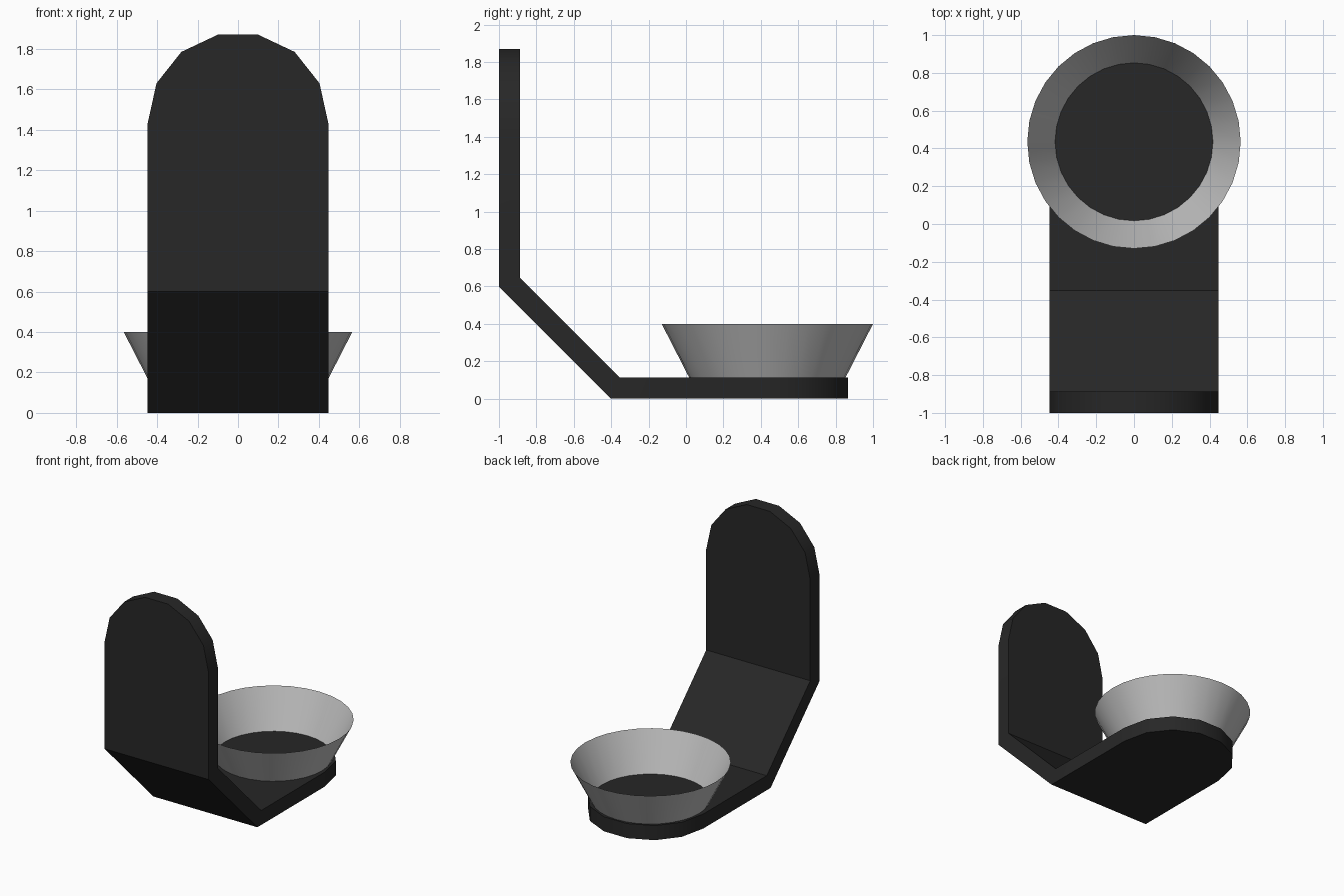
import bpy, bmesh, math

cube = bpy.data.objects.get("Cube")
if cube:
    bpy.data.objects.remove(cube, do_unlink=True)


def material(name, value):
    mat = bpy.data.materials.new(name)
    mat.use_nodes = True
    colour = (value, value, value, 1)
    mat.diffuse_color = colour
    mat.node_tree.nodes["Principled BSDF"].inputs["Base Color"].default_value = colour
    return mat


def make_object(name, bm, mat):
    mesh = bpy.data.meshes.new(name)
    bm.to_mesh(mesh)
    bm.free()
    mesh.materials.append(mat)
    obj = bpy.data.objects.new(name, mesh)
    bpy.context.collection.objects.link(obj)
    bpy.ops.object.select_all(action='DESELECT')
    obj.select_set(True)
    bpy.context.view_layer.objects.active = obj
    return obj


black = material("black", 0.02)
grey = material("light grey", 0.52)

# Bent bracket: outer skin of three panels, the end panels with rounded tips
HALF = 0.447
half_arc = [(HALF, 0.0), (0.403, 0.2), (0.28, 0.355), (0.1, 0.44)]
arc = half_arc + [(-x, d) for x, d in reversed(half_arc)]

bm = bmesh.new()
upper = [bm.verts.new((x, -1, 1.43 + d)) for x, d in arc]
lower = [bm.verts.new((x, 0.425 + d, 0)) for x, d in reversed(arc)]
top_bend = [bm.verts.new((x, -1, 0.6)) for x in (-HALF, HALF)]
low_bend = [bm.verts.new((x, -0.4, 0)) for x in (-HALF, HALF)]
bm.faces.new(top_bend + upper)
bm.faces.new(low_bend + top_bend[::-1])
bm.faces.new(low_bend[::-1] + lower)
bracket = make_object("bent_bracket", bm, black)

# Give the skin its plate thickness on the inner side
solid = bracket.modifiers.new("thickness", 'SOLIDIFY')
solid.thickness = 0.113
solid.offset = -1
solid.use_even_offset = True
bpy.ops.object.modifier_apply(modifier=solid.name)
bpy.ops.object.shade_smooth_by_angle(angle=math.radians(30))

# Flared open ring standing on the lower panel
bm = bmesh.new()
bmesh.ops.create_cone(bm, cap_ends=False, segments=32,
                      radius1=0.418, radius2=0.565, depth=0.287)
bmesh.ops.translate(bm, verts=bm.verts, vec=(0, 0.435, 0.2565))
make_object("flared_cup", bm, grey)
bpy.ops.object.shade_smooth_by_angle(angle=math.radians(30))
